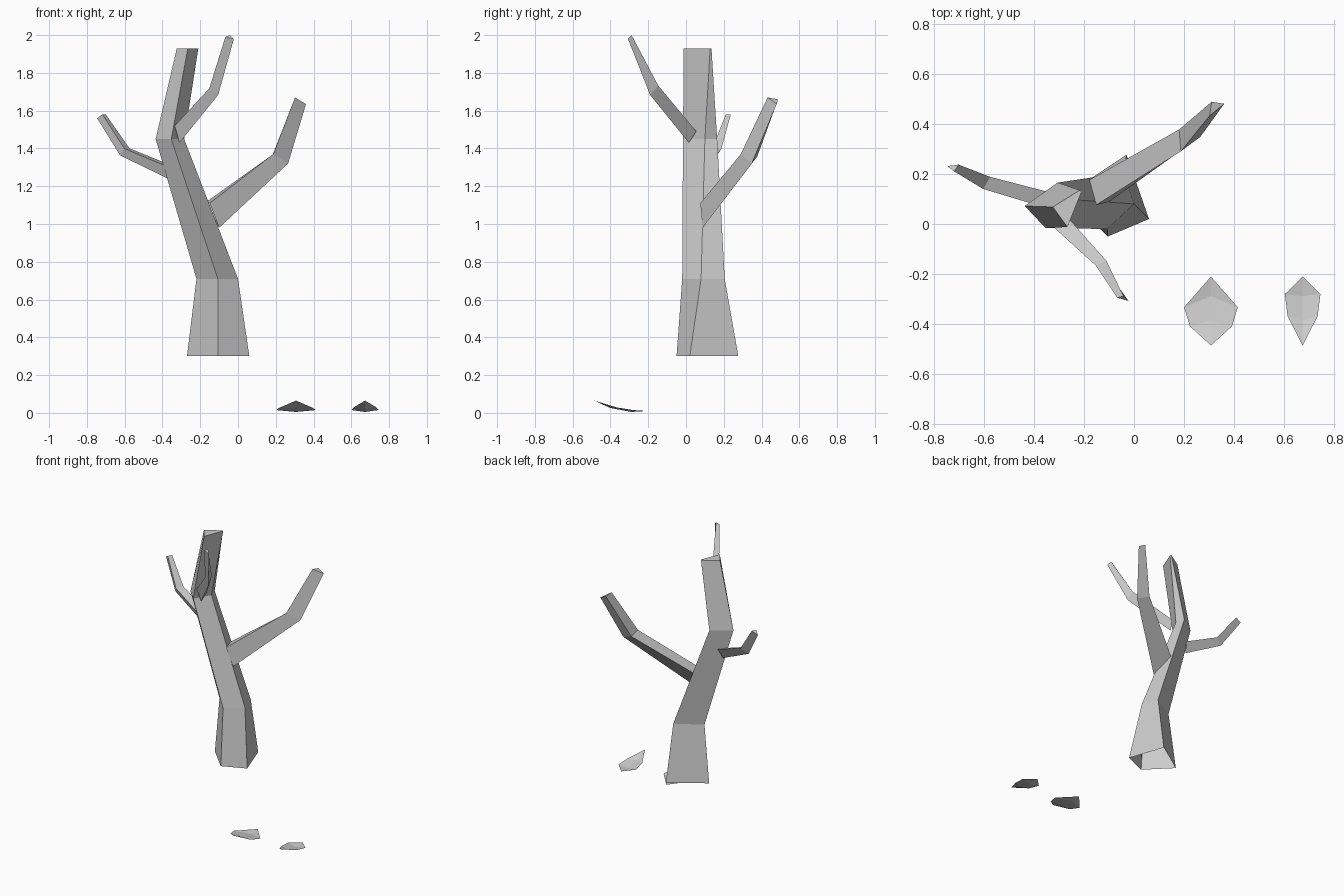
import bpy


def add_mesh(name, verts, faces):
    mesh = bpy.data.meshes.new(name)
    mesh.from_pydata(verts, [], faces)
    mesh.update()
    obj = bpy.data.objects.new(name, mesh)
    bpy.context.collection.objects.link(obj)
    return obj


def loft(name, rings):
    """Bridge rings (counter-clockwise from above), cap the end, leave the root open."""
    n = len(rings[0])
    verts = [p for ring in rings for p in ring]
    faces = [(k * n + i, k * n + (i + 1) % n, (k + 1) * n + (i + 1) % n, (k + 1) * n + i)
             for k in range(len(rings) - 1) for i in range(n)]
    faces.append(tuple(range(len(verts) - n, len(verts))))
    return add_mesh(name, verts, faces)


# Trunk: four-sided crooked stump (front, right, back, left corners per level)
levels = {
    0.30: [(-.105, -.05), (.06, .02), (-.03, .277), (-.27, .117)],
    0.71: [(-.107, -.02), (0, .08), (-.04, .205), (-.22, .10)],
    1.45: [(-.353, -.016), (-.285, .10), (-.305, .165), (-.436, .072)],
    1.93: [(-.266, -.012), (-.21, .128), (-.216, .135), (-.324, .068)],
}
loft("trunk", [[(x, y, z) for x, y in ring] for z, ring in levels.items()])

# Branches: three-sided, one bend each
loft("right_branch", [
    [(-.15, .076, 1.11), (-.10, .088, .98), (-.178, .176, 1.11)],
    [(.187, .29, 1.37), (.265, .348, 1.32), (.18, .377, 1.357)],
    [(.302, .432, 1.67), (.36, .48, 1.635), (.31, .488, 1.66)]])
loft("left_branch", [
    [(-.35, .13, 1.31), (-.39, .076, 1.31), (-.37, .10, 1.24)][::-1],
    [(-.574, .188, 1.40), (-.602, .14, 1.40), (-.624, .165, 1.363)][::-1],
    [(-.70, .237, 1.58), (-.718, .21, 1.58), (-.746, .231, 1.56)][::-1]])
loft("front_branch", [
    [(-.335, 0, 1.52), (-.31, .015, 1.43), (-.29, .055, 1.49)],
    [(-.152, -.166, 1.718), (-.105, -.19, 1.683), (-.11, -.147, 1.733)],
    [(-.067, -.294, 1.99), (-.022, -.307, 1.98), (-.042, -.288, 2.0)]])


# Leaves: single-sided curled blades with a centre rib
def leaf(name, cx, wide, narrow):
    (w1, y1), (w2, y2) = wide, narrow
    verts = [(cx, -.21, .01), (cx, -.288, .005), (cx, -.385, .023), (cx, -.485, .065),
             (cx - w1, y1, .015), (cx - w2, y2, .029),
             (cx + w1, y1, .015), (cx + w2, y2, .029)]
    faces = [(0, 4, 1), (1, 4, 5, 2), (2, 5, 3),
             (0, 1, 6), (1, 2, 7, 6), (2, 3, 7)]
    return add_mesh(name, verts, faces)


leaf("wide_leaf", .307, (.107, -.332), (.084, -.408))
leaf("narrow_leaf", .673, (.071, -.28), (.06, -.368))
